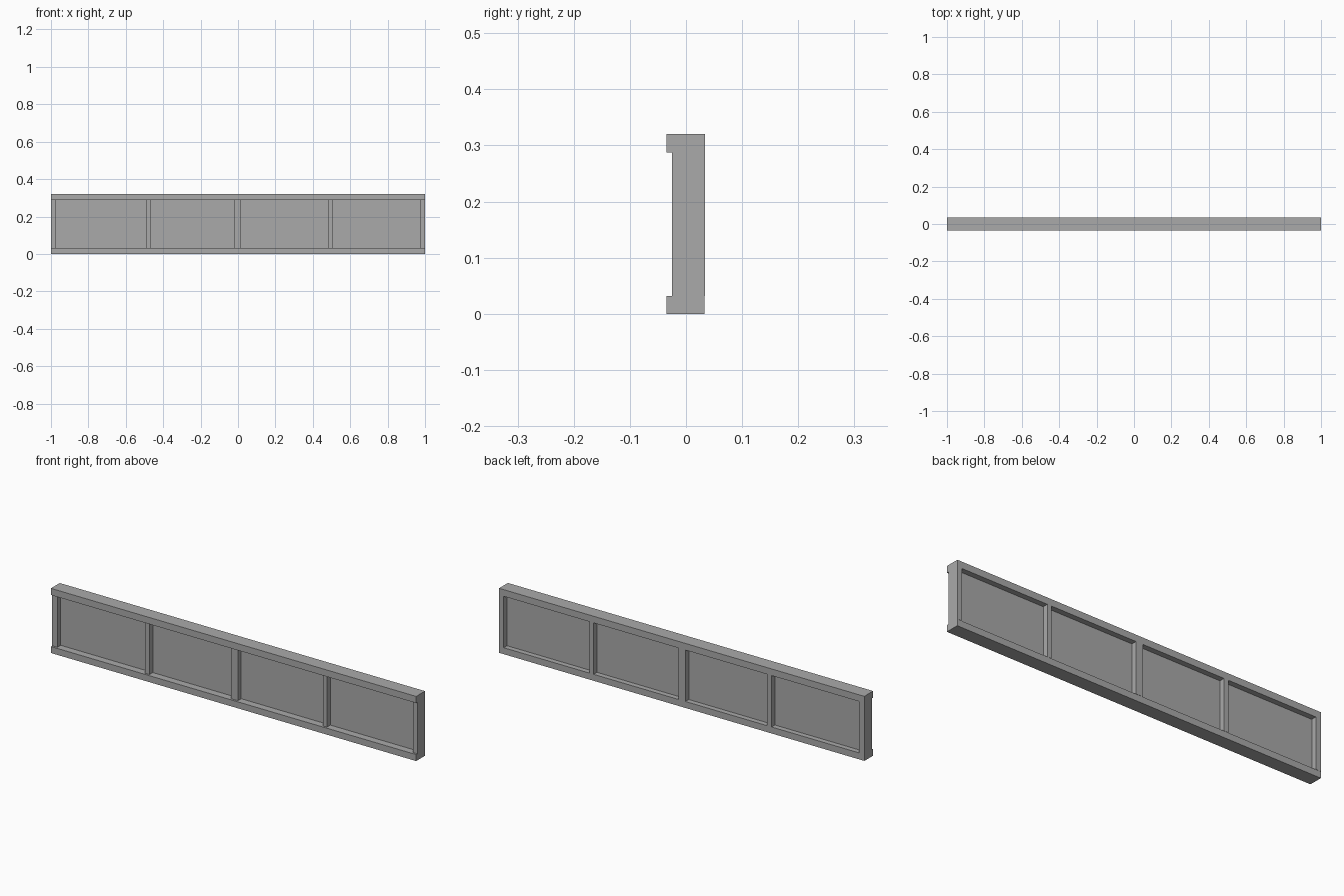
import bpy

cube = bpy.data.objects.get("Cube")
if cube:
    bpy.data.objects.remove(cube, do_unlink=True)

grey = bpy.data.materials.new("plain_grey")
grey.use_nodes = True
colour = (0.40, 0.40, 0.40, 1)
grey.diffuse_color = colour
grey.node_tree.nodes["Principled BSDF"].inputs["Base Color"].default_value = colour


def box(name, x, y, z):
    """Box spanning the given (low, high) range on each axis."""
    spans = (x, y, z)
    bpy.ops.mesh.primitive_cube_add(size=1, location=[(a + b) / 2 for a, b in spans])
    obj = bpy.context.object
    obj.name = name
    obj.scale = [b - a for a, b in spans]
    bpy.ops.object.transform_apply(location=False, rotation=False, scale=True)
    obj.data.materials.append(grey)
    return obj


FRONT, BACK = -0.035, 0.034
RAIL_LOW, RAIL_HIGH, TOP = 0.032, 0.287, 0.32
OPENING = (RAIL_LOW, RAIL_HIGH)

# Long rails, standing proud of the posts at the front
box("top_rail", (-1, 1), (FRONT, BACK), (RAIL_HIGH, TOP))
box("bottom_rail", (-1, 1), (FRONT, BACK - 0.001), (0, RAIL_LOW))

# Posts between the rails
posts = {
    "right_end_post": (-1, -0.972),
    "right_post": (-0.492, -0.467),
    "middle_post": (-0.02, 0.017),
    "left_post": (0.483, 0.505),
    "left_end_post": (0.975, 1),
}
for name, span in posts.items():
    box(name, span, (-0.025, BACK), OPENING)

# Thin panels recessed on both sides, one in each bay
spans = list(posts.values())
for i, (a, b) in enumerate(zip(spans, spans[1:])):
    box(f"panel_{i + 1}", (a[1], b[0]), (0.001, 0.007), OPENING)
